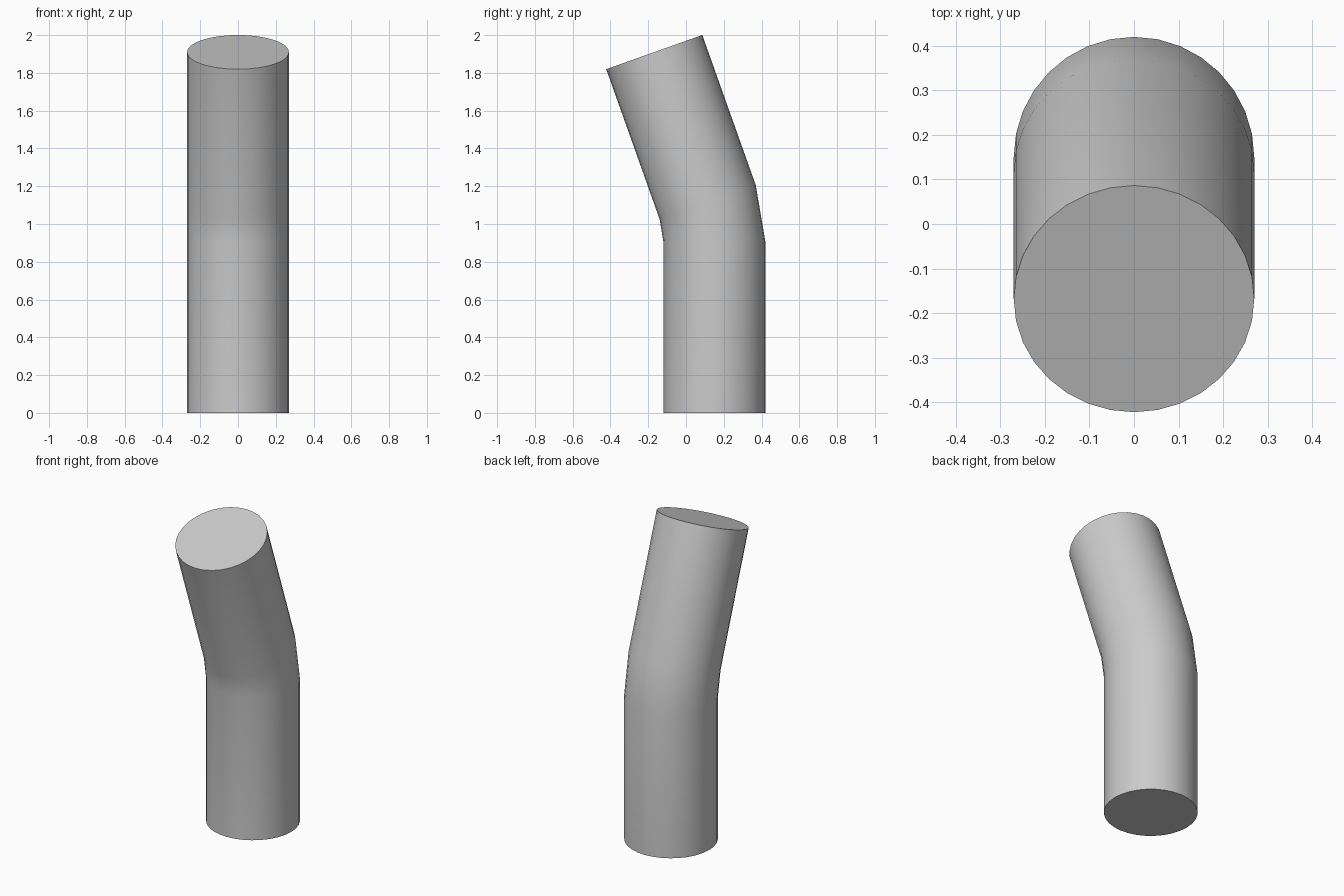
import bpy, bmesh, math

if "Cube" in bpy.data.objects:
    bpy.data.objects.remove(bpy.data.objects["Cube"])

R, SIDES = 0.27, 32
TILT = math.radians(19.6)
# rings along the pipe: centre y, centre z, tilt toward the front
RINGS = [(0.15, 0.0, 0.0), (0.15, 0.908, 0.0),
         (0.115, 1.115, TILT), (-0.168, 1.91, TILT)]

# bent pipe: four rings bridged with quads, closed at both ends
bm = bmesh.new()
loops = []
for cy, cz, t in RINGS:
    ring = []
    for i in range(SIDES):
        a = 2 * math.pi * i / SIDES
        v = R * math.sin(a)
        ring.append(bm.verts.new((R * math.cos(a), cy + v * math.cos(t), cz + v * math.sin(t))))
    loops.append(ring)
for lo, hi in zip(loops, loops[1:]):
    for i in range(SIDES):
        j = (i + 1) % SIDES
        bm.faces.new((lo[i], lo[j], hi[j], hi[i]))
bm.faces.new(loops[0][::-1])
bm.faces.new(loops[-1])
bmesh.ops.recalc_face_normals(bm, faces=bm.faces)

mesh = bpy.data.meshes.new("bent_pipe")
bm.to_mesh(mesh)
bm.free()
pipe = bpy.data.objects.new("bent_pipe", mesh)
bpy.context.collection.objects.link(pipe)

# smooth wall, sharp end rims
bpy.context.view_layer.objects.active = pipe
pipe.select_set(True)
bpy.ops.object.shade_smooth_by_angle(angle=math.radians(30))
